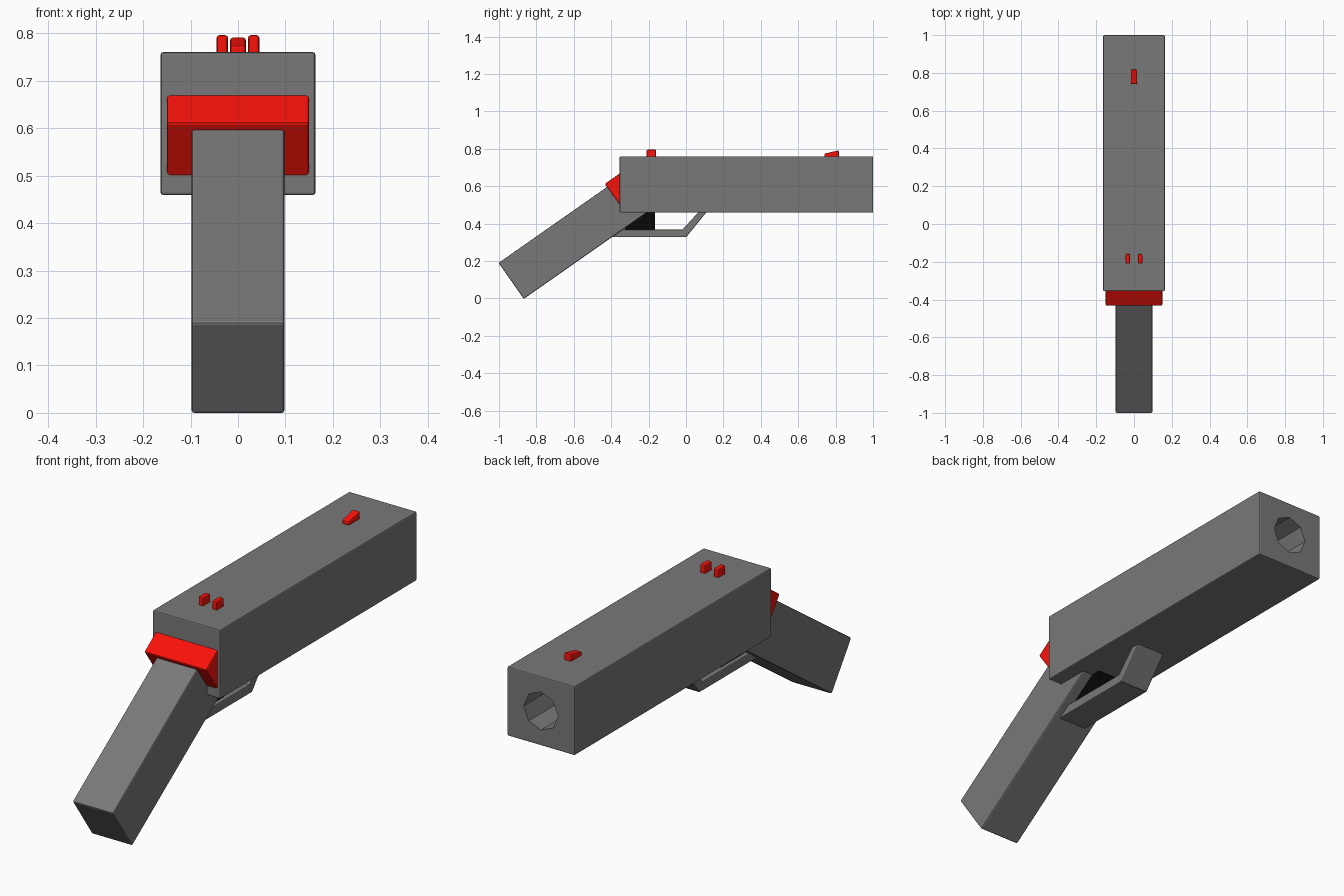
import bpy, bmesh, math
from mathutils import Matrix

if "Cube" in bpy.data.objects:
    bpy.data.objects.remove(bpy.data.objects["Cube"])


def material(name, rgb):
    m = bpy.data.materials.new(name)
    m.diffuse_color = (*rgb, 1)
    m.use_nodes = True
    m.node_tree.nodes["Principled BSDF"].inputs["Base Color"].default_value = m.diffuse_color
    return m


grey = material("dark_grey", (0.19, 0.19, 0.19))
red = material("red", (0.95, 0.006, 0.003))
black = material("black", (0.002, 0.002, 0.002))


def prism(name, profile, x0, x1, bevel=0.006, mat=grey):
    """Extrude a (y, z) side profile from x0 to x1, with softened edges."""
    bm = bmesh.new()
    face = bm.faces.new([bm.verts.new((x0, y, z)) for y, z in profile])
    ext = bmesh.ops.extrude_face_region(bm, geom=[face])
    moved = [v for v in ext["geom"] if isinstance(v, bmesh.types.BMVert)]
    bmesh.ops.translate(bm, verts=moved, vec=(x1 - x0, 0, 0))
    bmesh.ops.recalc_face_normals(bm, faces=bm.faces)
    me = bpy.data.meshes.new(name)
    bm.to_mesh(me)
    bm.free()
    ob = bpy.data.objects.new(name, me)
    bpy.context.collection.objects.link(ob)
    me.materials.append(mat)
    b = ob.modifiers.new("soft_edges", 'BEVEL')
    b.width, b.segments = bevel, 2
    return ob


def rect(y0, z0, y1, z1):
    return [(y0, z0), (y1, z0), (y1, z1), (y0, z1)]


def tilted(y, z, angle, length, drop):
    """Rectangle from its upper rear corner along a tilted direction."""
    c, s = math.cos(angle), math.sin(angle)
    return [(y + u * c + v * s, z + u * s - v * c)
            for u, v in ((0, 0), (length, 0), (length, drop), (0, drop))]


# upper body with an eight-sided muzzle bore
body = prism("body", rect(-0.355, 0.459, 1.0, 0.76), -0.163, 0.163, 0.005)
bm = bmesh.new()
bmesh.ops.create_cone(bm, cap_ends=True, segments=8, radius1=0.083, radius2=0.083, depth=0.8,
                      matrix=Matrix.Translation((0, 1.0, 0.61)) @ Matrix.Rotation(math.pi / 2, 4, 'X'))
me = bpy.data.meshes.new("bore_cutter")
bm.to_mesh(me)
bm.free()
me.materials.append(grey)
cutter = bpy.data.objects.new("bore_cutter", me)
bpy.context.collection.objects.link(cutter)
cutter.hide_render = True
cut = body.modifiers.new("bore", 'BOOLEAN')
cut.operation, cut.object, cut.solver = 'DIFFERENCE', cutter, 'EXACT'
bpy.context.view_layer.update()
mesh = bpy.data.meshes.new_from_object(
    body.evaluated_get(bpy.context.evaluated_depsgraph_get()))
body.modifiers.clear()
body.data = mesh
bpy.data.objects.remove(cutter)

# slanted grip
prism("grip", tilted(-1.002, 0.19, math.radians(35), 0.85, 0.235), -0.098, 0.098)

# red wedge at the rear, a tilted block sunk into the body
prism("rear_wedge", tilted(-0.434, 0.612, math.radians(35.5), 0.15, 0.15), -0.15, 0.15, 0.006, red)

# trigger guard: flat bar and slanted front bar
prism("guard_bar", rect(-0.42, 0.328, -0.005, 0.368), -0.068, 0.068, 0.004)
prism("guard_front", [(-0.035, 0.35), (0.0, 0.326), (0.125, 0.48), (0.083, 0.48)], -0.068, 0.068, 0.004)

# trigger
prism("trigger", rect(-0.33, 0.36, -0.165, 0.48), -0.05, 0.05, 0.004, black)

# sights
for side, name in ((-1, "rear_sight_left"), (1, "rear_sight_right")):
    prism(name, rect(-0.21, 0.74, -0.16, 0.796), side * 0.033 - 0.012, side * 0.033 + 0.012, 0.006, red)
prism("front_sight", [(0.74, 0.74), (0.817, 0.74), (0.817, 0.792), (0.74, 0.774)],
      -0.017, 0.017, 0.006, red)
